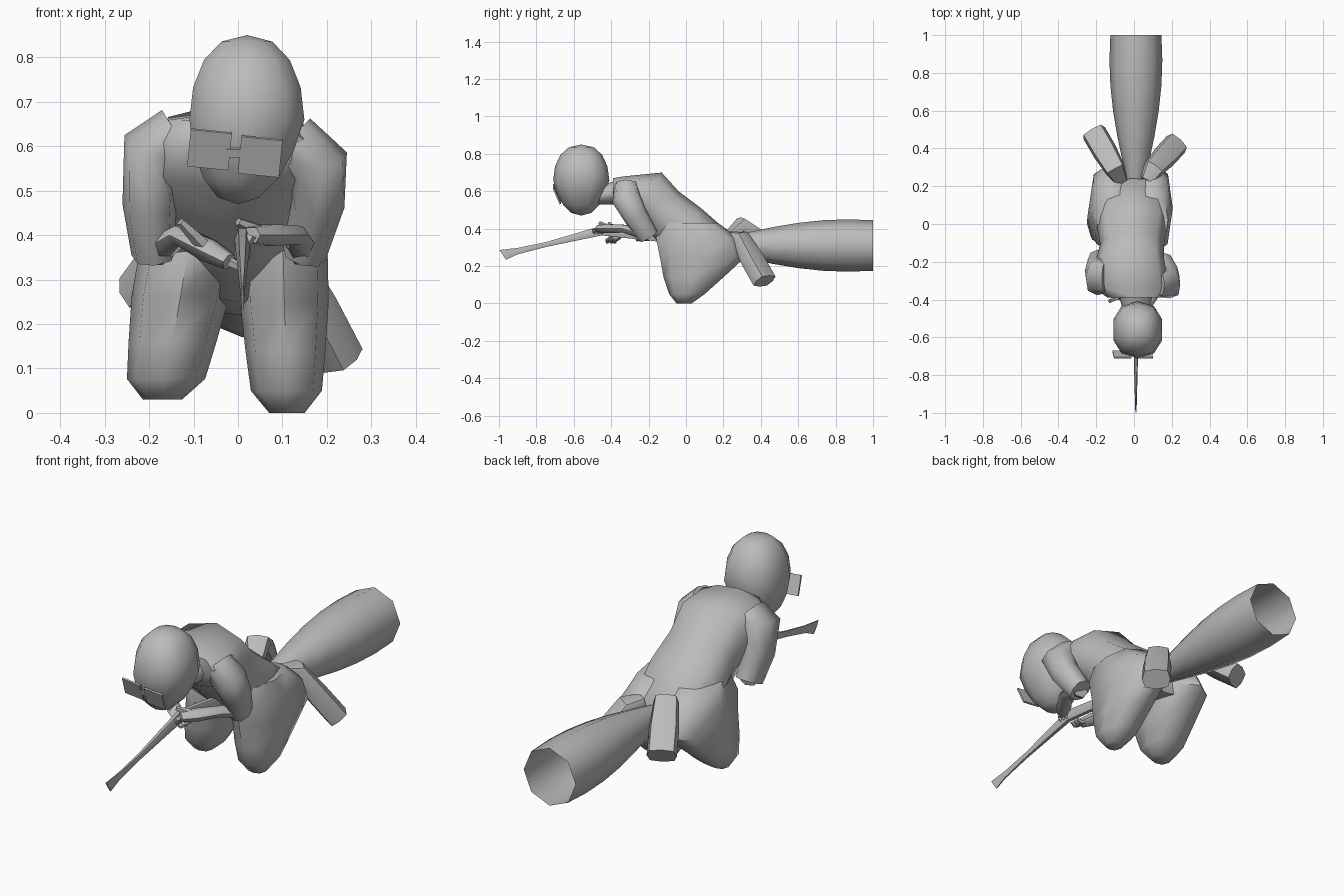
import bpy
import bmesh
from math import pi, sin, cos, copysign, radians
from mathutils import Vector, Matrix

if "Cube" in bpy.data.objects:
    bpy.data.objects.remove(bpy.data.objects["Cube"])

gray = bpy.data.materials.new("plain gray")
gray.use_nodes = True
gray.diffuse_color = (.5, .5, .5, 1)
gray.node_tree.nodes["Principled BSDF"].inputs["Base Color"].default_value = gray.diffuse_color


def finish(name, bm, crease=60):
    """Turn a bmesh into a gray object with soft shading between creases."""
    bmesh.ops.recalc_face_normals(bm, faces=bm.faces)
    mesh = bpy.data.meshes.new(name)
    bm.to_mesh(mesh)
    bm.free()
    mesh.materials.append(gray)
    part = bpy.data.objects.new(name, mesh)
    bpy.context.collection.objects.link(part)
    bpy.ops.object.select_all(action='DESELECT')
    part.select_set(True)
    bpy.context.view_layer.objects.active = part
    bpy.ops.object.shade_smooth_by_angle(angle=radians(crease))


def boxy(value, power):
    """Push a sine or cosine outwards for a squarer oval."""
    return copysign(abs(value) ** power, value)


def skin(name, rings, sides=8, power=1, open_end=False, crease=60):
    """Join rings given as (centre, half axis, other half axis)."""
    bm = bmesh.new()
    loops = []
    for centre, across, along in rings:
        angles = [2 * pi * step / sides for step in range(sides)]
        loops.append([bm.verts.new(centre + across * boxy(cos(a), power)
                                   + along * boxy(sin(a), power)) for a in angles])
    for ring, following in zip(loops, loops[1:]):
        for i in range(sides):
            bm.faces.new((ring[i - 1], ring[i], following[i], following[i - 1]))
    bm.faces.new(loops[0])
    if not open_end:
        bm.faces.new(loops[-1])
    finish(name, bm, crease)


def section(x, half_width, start, end):
    """Ring spanning two (y, z) profile points, with a half width in x."""
    start, end = Vector((x, *start)), Vector((x, *end))
    return (start + end) / 2, Vector((half_width, 0, 0)), (start - end) / 2


def limb(name, path, radii, flat=1, hint=(0, 0, 1), **options):
    """Sweep an oval along a path; flat is its height over its width."""
    points = [Vector(p) for p in path]
    before, after = points[:1] + points[:-1], points[1:] + points[-1:]
    rings = []
    for point, previous, following, radius in zip(points, before, after, radii):
        heading = (following - previous).normalized()
        side = heading.cross(Vector(hint)).normalized()
        rings.append((point, side * radius, side.cross(heading) * radius * flat))
    skin(name, rings, **options)


def box(name, location, size, lean, roll=0):
    bm = bmesh.new()
    placement = (Matrix.Translation(location) @ Matrix.Rotation(roll, 4, 'Y')
                 @ Matrix.Rotation(lean, 4, 'X') @ Matrix.Diagonal((*size, 1)))
    bmesh.ops.create_cube(bm, size=1, matrix=placement)
    finish(name, bm, crease=20)


# Broom: bristle bundle swelling towards its open end
bristle_rings = []
for step in range(7):
    t = step / 6
    radius = .04 + .1 * sin(.6 * pi * t)
    y = .2 + .8 * t
    bristle_rings.append(section(.01, radius, (y, .31 + radius), (y, .31 - radius)))
skin("broom_bristles", bristle_rings, open_end=True)

# Broom handle, thinning forwards and ending in a flat slanted tip
skin("broom_handle", [
    section(.01, .02, (.2, .33), (.2, .29)),
    section(.01, .018, (-.45, .42), (-.45, .36)),
    section(.01, .01, (-.75, .33), (-.75, .3)),
    section(.01, .006, (-.9, .3), (-.9, .26)),
    section(.01, .004, (-1, .29), (-.96, .23))], sides=6)

# Head: a squarish sphere that narrows towards the chin
bm = bmesh.new()
bmesh.ops.create_uvsphere(bm, u_segments=10, v_segments=8, radius=1)
for v in bm.verts:
    x, y, z = v.co
    taper = 1 + .2 * min(z, 0)
    v.co = (.02 + .135 * boxy(x, .85) * taper + .02 * min(z, 0),
            -.56 + .15 * boxy(y, .85) * taper, .66 + .19 * z)
finish("head", bm)
limb("neck", [(.01, -.5, .57), (.01, -.33, .6)], [.06, .1], flat=.7)

# Glasses: two flat lenses and a bridge
for side, label in ((-1, "right"), (1, "left")):
    box(label + "_lens", (.057 * side - .007, -.69, .585 - .008 * side), (.093, .008, .09),
        lean=.4, roll=.1)
box("glasses_bridge", (-.006, -.69, .585), (.04, .008, .02), lean=.4)

# Torso, bent forward from the shoulders to the hips
skin("torso", [
    section(0, .14, (-.39, .67), (-.39, .57)),
    section(-.01, .2, (-.33, .68), (-.35, .5)),
    section(-.02, .18, (-.13, .7), (-.25, .42)),
    section(-.01, .17, (-.04, .6), (-.17, .34)),
    section(-.01, .19, (.08, .51), (-.05, .25)),
    section(0, .15, (.24, .37), (.22, .22))], power=.8)

# Leg rows: front edge, back edge, height and half width, hip to knee
LEG_ROWS = [(-.13, .17, .43, .08), (-.16, .28, .35, .1), (-.14, .32, .25, .1),
            (-.12, .2, .14, .09), (-.09, .1, .05, .08), (-.05, .03, 0, .04)]

for side, label in ((-1, "right"), (1, "left")):
    left = side > 0

    # Folded leg: thigh and shin merge into one wedge ending at the knee
    knee_x, lift, girth = (.11, 0, 1) if left else (.17, .03, 1.1)
    rings = []
    for front, back, height, half in LEG_ROWS:
        bend = 1 - height / .43
        x = side * (.1 + (knee_x - .1) * bend)
        z = height + lift * bend
        rings.append(section(x, half * girth, (front, z), (back, z)))
    skin(label + "_leg", rings, power=.8)

    # Shoe trailing behind with the toe turned outwards
    toe = Vector((.22, .42, .12)) if left else Vector((-.21, .48, .27))
    ankle = Vector((.07 * side, .23, .36))
    heel = Vector((.1 * side, .29, .35 if left else .42))
    limb(label + "_shoe", [ankle, heel, (heel + toe) / 2, toe], [.035, .055, .065, .065],
         flat=.75, power=.6, crease=40)

    # Loose sleeve from shoulder to elbow
    if left:
        elbow = Vector((.15, -.2, .36))
        sleeve = [(.12, -.32, .62), (.18, -.32, .56), (.18, -.27, .47), elbow]
    else:
        elbow = Vector((-.19, -.2, .36))
        sleeve = [(-.14, -.28, .63), (-.19, -.28, .6), (-.2, -.25, .47), elbow]
    limb(label + "_sleeve", sleeve, [.06, .07, .06, .05], flat=1.1 if left else 1.4,
         hint=(0, 1, 0), power=.8)

    # Forearm and hand reaching in to grip the handle
    grip = Vector((.03, -.47, .4)) if left else Vector((-.02, -.4, .34))
    wrist = Vector((.13 * side, -.33, .4))
    palm = wrist.lerp(grip, .6)
    limb(label + "_forearm", [elbow, wrist, palm, grip], [.04, .03, .035, .025],
         flat=.8, sides=6)
    thumb = Vector((0, -.46, .43)) if left else Vector((-.13, -.41, .43))
    limb(label + "_thumb", [palm, (palm + thumb) / 2, thumb], [.018, .015, .01], sides=5)
    for finger in range(3):
        knuckle = grip + Vector((0, .02 * (finger - 1), 0))
        bend, end = ((-.01, 0, -.02), (-.03, 0, -.03)) if left else ((.02, 0, -.01), (.04, 0, 0))
        limb(f"{label}_finger_{finger + 1}",
             [knuckle, knuckle + Vector(bend), knuckle + Vector(end)], [.012, .011, .006],
             hint=(0, 1, 0), sides=5)
